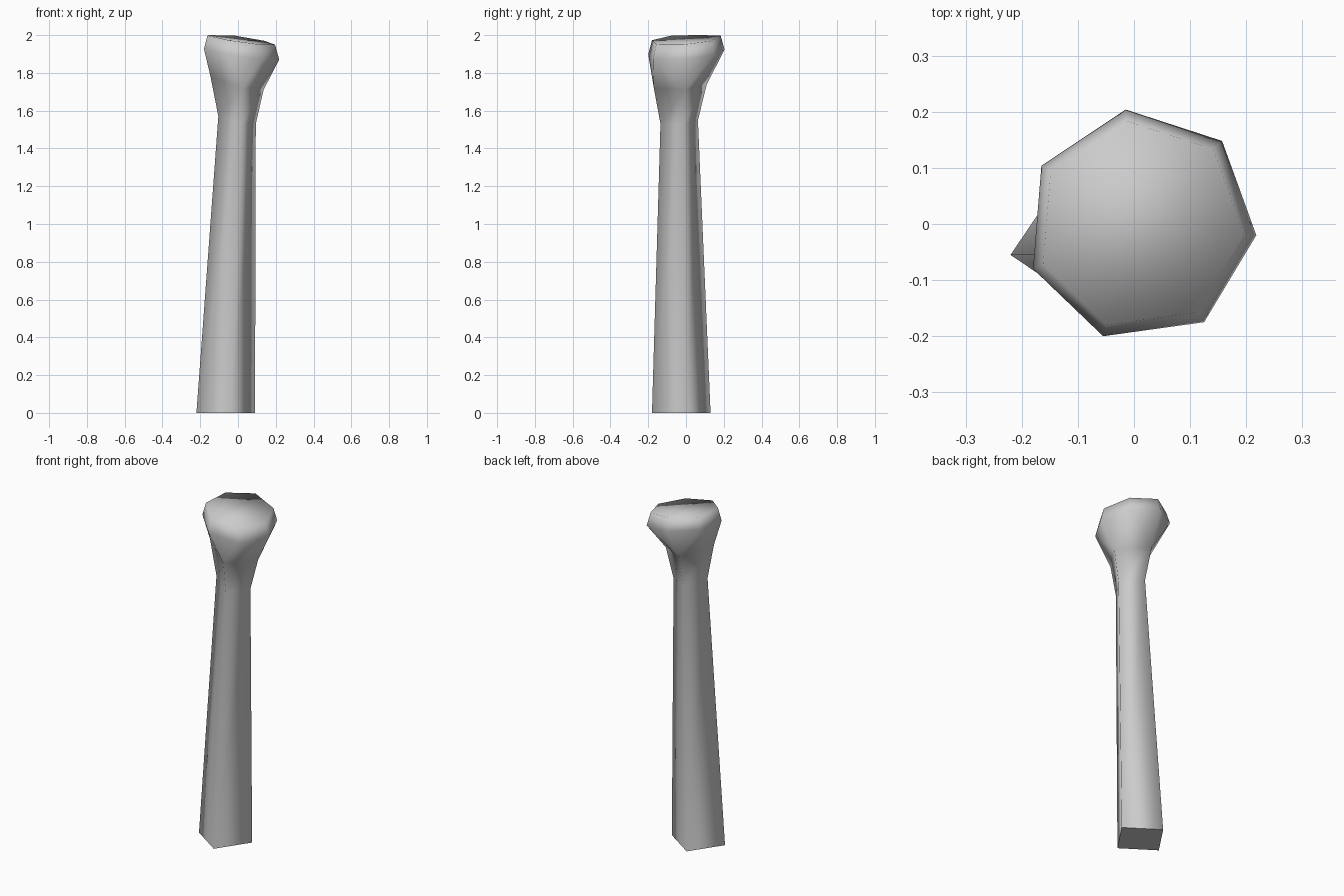
import bpy, bmesh
from math import cos, sin, radians

cube = bpy.data.objects.get("Cube")
if cube:
    bpy.data.objects.remove(cube)

grey = bpy.data.materials.new("plain grey")
grey.use_nodes = True
colour = (0.6, 0.6, 0.6, 1)
grey.diffuse_color = colour
grey.node_tree.nodes["Principled BSDF"].inputs["Base Color"].default_value = colour

bm = bmesh.new()


def square(cx, cy, radius, heights):
    """Turned square section, anticlockwise from the +x corner."""
    return [bm.verts.new((cx + radius * cos(radians(11 + 90 * i)),
                          cy + radius * sin(radians(11 + 90 * i)), z))
            for i, z in enumerate(heights)]


def join(low, high):
    """Skin two rings, always taking the shorter diagonal."""
    i = j = 0
    n, m = len(low), len(high)
    while i < n or j < m:
        a, b = low[i % n], high[j % m]
        a2, b2 = low[(i + 1) % n], high[(j + 1) % m]
        if j == m or (i < n and (a2.co - b.co).length < (b2.co - a.co).length):
            bm.faces.new((a, a2, b))
            i += 1
        else:
            bm.faces.new((a, b2, b))
            j += 1


# Stem: leaning, tapered and square, flaring into a neck
foot = square(-0.065, -0.025, 0.158, [0] * 4)
stem_top = square(-0.005, -0.036, 0.101, [1.53, 1.55, 1.57, 1.53])
neck = square(-0.005, -0.03, 0.143, [1.71, 1.74, 1.78, 1.72])
for low, high in ((foot, stem_top), (stem_top, neck)):
    for k in range(4):
        bm.faces.new((low[k], low[k - 3], high[k - 3], high[k]))
base = bm.faces.new(foot[::-1])

# Head: seven-sided, tilted, with a slightly smaller flat top
outline = [(0.218, -0.02), (0.157, 0.148), (-0.015, 0.204), (-0.165, 0.104),
           (-0.18, -0.08), (-0.055, -0.2), (0.125, -0.175)]
rim, crown = [], []
for x, y in outline:
    rim.append(bm.verts.new((x, y, 1.905 - 0.15 * x + 0.08 * y)))
    x, y = x * 0.9, y * 0.9
    crown.append(bm.verts.new((x, y, min(2, 1.98 - 0.15 * x + 0.08 * y))))
join(neck, rim)
for k in range(7):
    bm.faces.new((rim[k - 1], rim[k], crown[k], crown[k - 1]))
bm.faces.new(crown)

# Smooth everywhere except the edge of the foot
bmesh.ops.recalc_face_normals(bm, faces=bm.faces)
for face in bm.faces:
    face.smooth = True
for edge in base.edges:
    edge.smooth = False

mesh = bpy.data.meshes.new("post_with_knob")
bm.to_mesh(mesh)
bm.free()
mesh.materials.append(grey)
post = bpy.data.objects.new("post_with_knob", mesh)
bpy.context.collection.objects.link(post)
